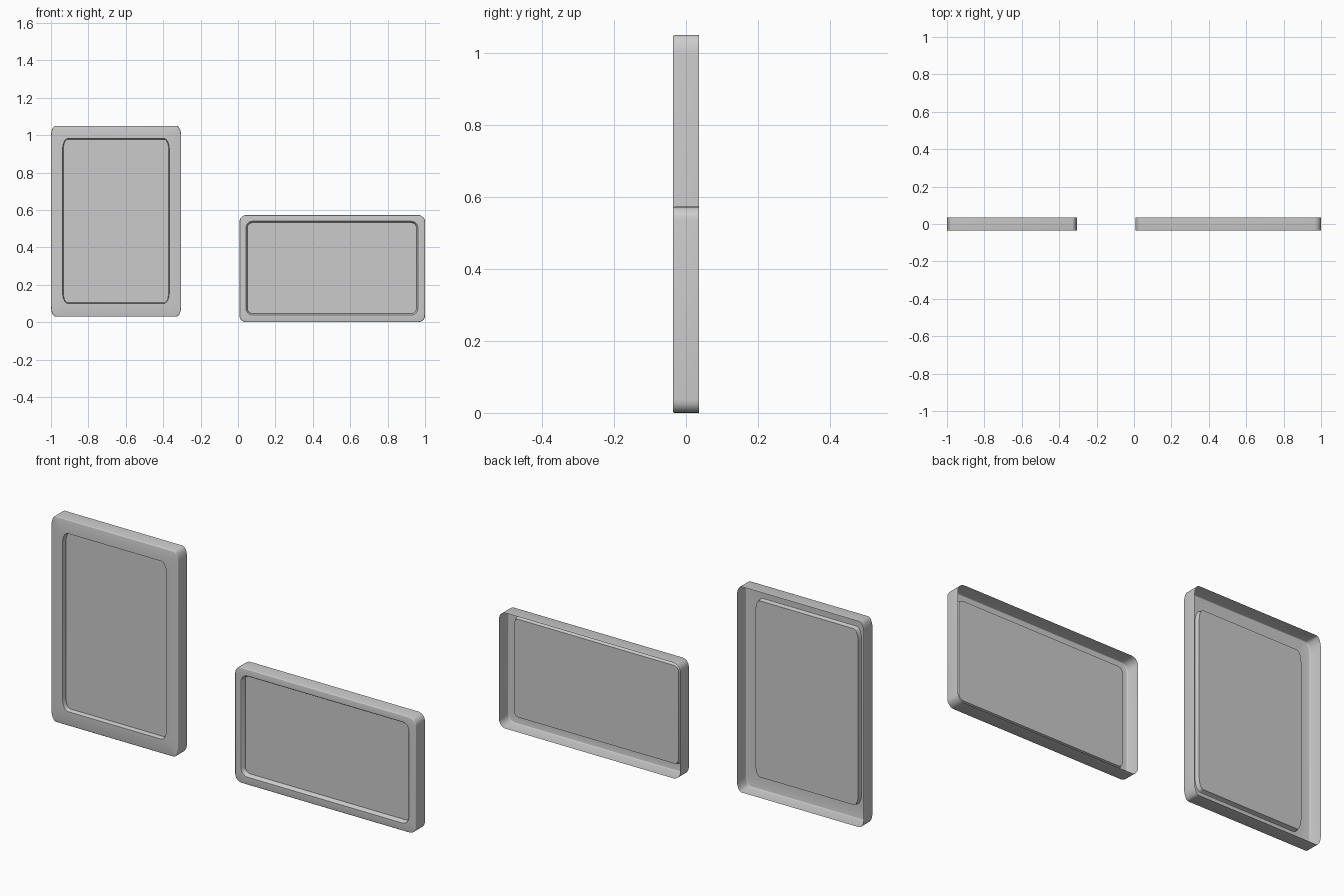
import bpy, bmesh, math

if "Cube" in bpy.data.objects:
    bpy.data.objects.remove(bpy.data.objects["Cube"])


def rounded_ring(bm, cx, cz, hx, hz, rx, rz, y, seg=6):
    """Rounded rectangle of vertices in the xz plane."""
    ring = []
    for q, (sx, sz) in enumerate([(1, 1), (-1, 1), (-1, -1), (1, -1)]):
        for i in range(seg + 1):
            a = (q + i / seg) * math.pi / 2
            ring.append(bm.verts.new((cx + sx * (hx - rx) + rx * math.cos(a), y,
                                      cz + sz * (hz - rz) + rz * math.sin(a))))
    return ring


def picture_frame(name, x0, x1, z0, z1, corner, inner, inner_corner, depth, slope):
    """Open-backed shell: side wall, front border, recessed panel."""
    bm = bmesh.new()
    cx, cz = (x0 + x1) / 2, (z0 + z1) / 2
    hx, hz = (x1 - x0) / 2, (z1 - z0) / 2
    rx, rz = corner
    irx, irz = inner_corner
    ix0, ix1, iz0, iz1 = inner
    icx, icz = (ix0 + ix1) / 2, (iz0 + iz1) / 2
    ihx, ihz = (ix1 - ix0) / 2, (iz1 - iz0) / 2
    b, yf = 0.004, -0.036

    # outer wall with a softened front edge
    rings = [rounded_ring(bm, cx, cz, hx, hz, rx, rz, 0.036)]
    for k in range(4):
        a = k / 3 * math.pi / 2
        d = b * (1 - math.cos(a))
        rings.append(rounded_ring(bm, cx, cz, hx - d, hz - d, rx - d, rz - d,
                                  yf + b * (1 - math.sin(a))))
    # inner lip and recess
    for d, y in [(0, yf), (slope * 0.4, yf + 0.003),
                 (slope, yf + depth)]:
        rings.append(rounded_ring(bm, icx, icz, ihx - d, ihz - d,
                                  irx - d, irz - d, y))
    for a, c in zip(rings, rings[1:]):
        n = len(a)
        for i in range(n):
            bm.faces.new((a[i], a[(i + 1) % n], c[(i + 1) % n], c[i]))
    # recessed panel
    bm.faces.new(rings[-1])
    bmesh.ops.recalc_face_normals(bm, faces=bm.faces)
    panel = bm.faces[:][-1]
    if panel.normal.y > 0:
        bmesh.ops.reverse_faces(bm, faces=bm.faces[:])
    me = bpy.data.meshes.new(name)
    bm.to_mesh(me)
    bm.free()
    ob = bpy.data.objects.new(name, me)
    bpy.context.collection.objects.link(ob)
    bpy.ops.object.select_all(action='DESELECT')
    ob.select_set(True)
    bpy.context.view_layer.objects.active = ob
    bpy.ops.object.shade_smooth_by_angle(angle=math.radians(35))


# tall portrait frame
picture_frame("portrait_frame", -1.0, -0.304, 0.03, 1.05, (0.025, 0.055),
              (-0.938, -0.367, 0.1, 0.982), (0.028, 0.06), 0.022, 0.004)
# low landscape frame
picture_frame("landscape_frame", 0.008, 1.0, 0.0, 0.573, (0.036, 0.036),
              (0.042, 0.962, 0.038, 0.54), (0.036, 0.036), 0.022, 0.008)
